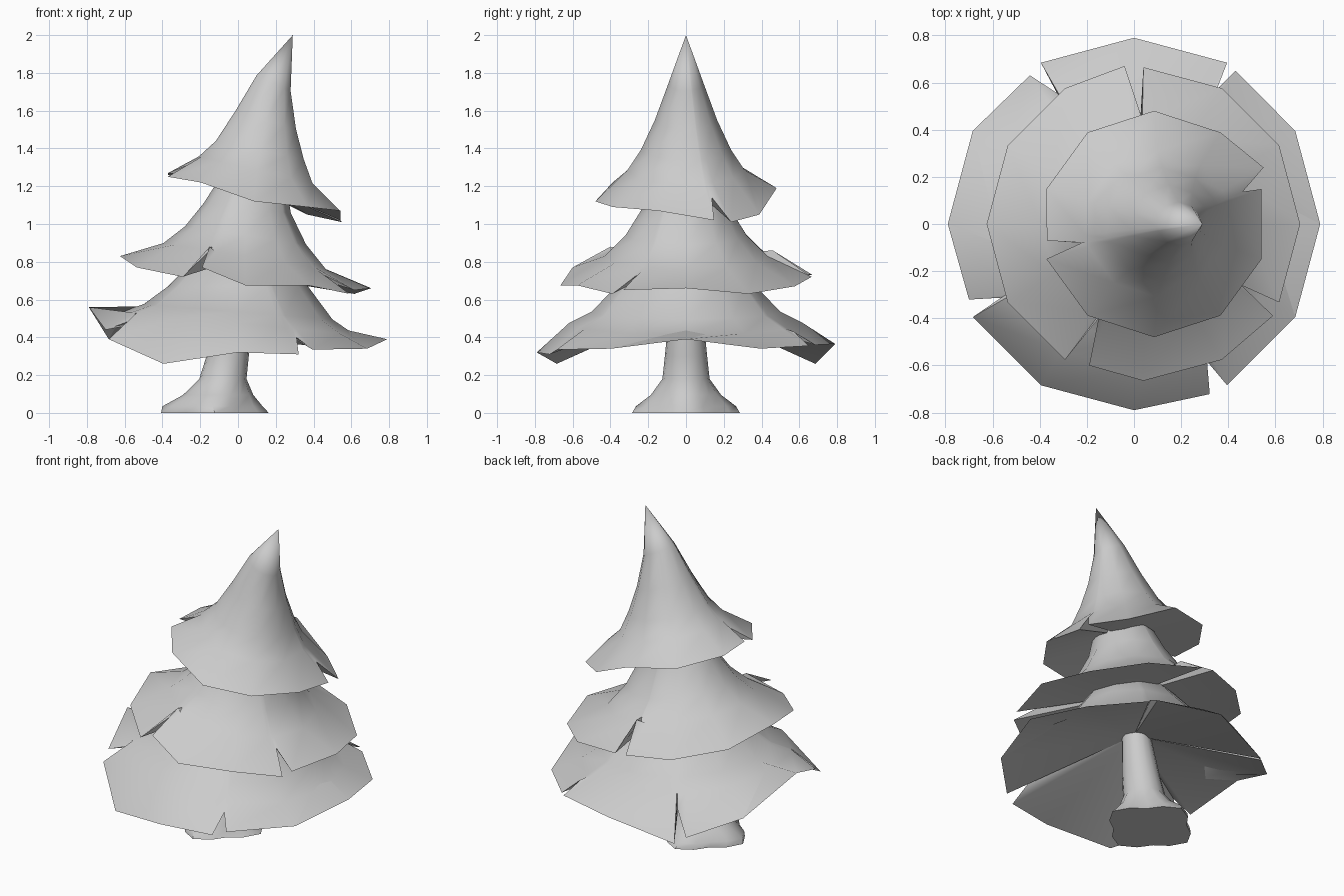
import bpy, bmesh
from math import radians, cos, sin

if "Cube" in bpy.data.objects:
    bpy.data.objects.remove(bpy.data.objects["Cube"])


def finish(bm, name, angle):
    bmesh.ops.recalc_face_normals(bm, faces=bm.faces)
    mesh = bpy.data.meshes.new(name)
    bm.to_mesh(mesh)
    bm.free()
    ob = bpy.data.objects.new(name, mesh)
    bpy.context.collection.objects.link(ob)
    bpy.ops.object.select_all(action='DESELECT')
    ob.select_set(True)
    bpy.context.view_layer.objects.active = ob
    bpy.ops.object.shade_smooth_by_angle(angle=radians(angle))
    return ob


def loft(name, loops, bottom, top, angle=50):
    """Skin a stack of point loops and close both ends with a fan."""
    bm = bmesh.new()
    rows = [[bm.verts.new(p) for p in loop] for loop in loops]
    lo, hi = bm.verts.new(bottom), bm.verts.new(top)
    n = len(rows[0])
    for i in range(n):
        j = (i + 1) % n
        for a, b in zip(rows, rows[1:]):
            bm.faces.new((a[i], a[j], b[j], b[i]))
        bm.faces.new((lo, rows[0][j], rows[0][i]))
        bm.faces.new((hi, rows[-1][i], rows[-1][j]))
    return finish(bm, name, angle)


def tier(name, cx, radius, start, heights, cuts, rings, under, tip):
    """Foliage skirt. heights: rim z per corner; cuts: extra rim points
    (angle, radius, z); rings: (centre x, z, radius, slope along x)."""
    n = len(heights)
    rim = [(start + 360 * k / n, radius, z) for k, z in enumerate(heights)]
    rim = sorted(rim + cuts)
    loops = [[(cx + r * cos(radians(a)), r * sin(radians(a)), z) for a, r, z in rim]]
    for x, z, r, slope in rings:
        loops.append([(x + r * cos(radians(a)), r * sin(radians(a)),
                       z + slope * r * cos(radians(a))) for a, _, _ in rim])
    return loft(name, loops, (cx, 0, under), tip)


# Lower foliage tier, four notches
tier("lower_foliage", 0, 0.79, 0,
     [.39, .34, .36, .365, .26, .39, .56, .39, .26, .32, .335, .34],
     [(56.5, .78, .355), (58.4, .67, .43), (120.5, .645, .42), (125, .77, .29),
      (204.6, .77, .44), (209, .645, .49), (294, .79, .31), (298, .66, .40)],
     [(0, .475, .62, -.1), (0, .535, .5, -.08), (0, .67, .37, 0), (.02, .8, .26, 0)],
     .57, (.03, 0, .95))

# Middle foliage tier, three notches
tier("middle_foliage", .04, 0.665, 0,
     [.66, .63, .67, .72, .73, .77, .83, .77, .72, .675, .675, .65],
     [(91.2, .46, .86), (96.8, .675, .73), (244.6, .443, .88), (249, .643, .77),
      (324.7, .674, .63), (328, .49, .73)],
     [(.035, .83, .43, -.16), (.04, .94, .32, -.15), (.05, 1.085, .23, -.12),
      (.075, 1.2, .185, -.12)],
     .83, (.12, 0, 1.42))

# Top foliage tier with the bent tip, two notches
tier("top_foliage", .085, 0.48, 18,
     [1.02, 1.05, 1.19, 1.22, 1.26, 1.25, 1.22, 1.12, 1.09, 1.07],
     [(20, .4, 1.14), (27.3, .523, 1.01), (188.7, .46, 1.27), (194.7, .318, 1.33)],
     [(.1, 1.285, .31, -.24), (.12, 1.39, .24, -.21), (.15, 1.55, .165, -.3),
      (.19, 1.745, .093, -.45)],
     1.22, (.29, 0, 2.0))

# Trunk: flared lobed roots narrowing into the foliage
trunk = []
for x, z, r, lobe in [(-.122, 0, .25, .035), (-.135, .035, .235, .03),
                      (-.105, .095, .178, .008), (-.08, .18, .125, 0),
                      (-.055, .3, .112, 0), (-.01, .62, .08, 0)]:
    ring = []
    for k in range(16):
        a = radians(22.5 * k)
        rr = r + lobe * cos(4 * a)
        ring.append((x + rr * cos(a), rr * sin(a), z))
    trunk.append(ring)
loft("trunk", trunk, (-.12, 0, 0), (-.01, 0, .63))
